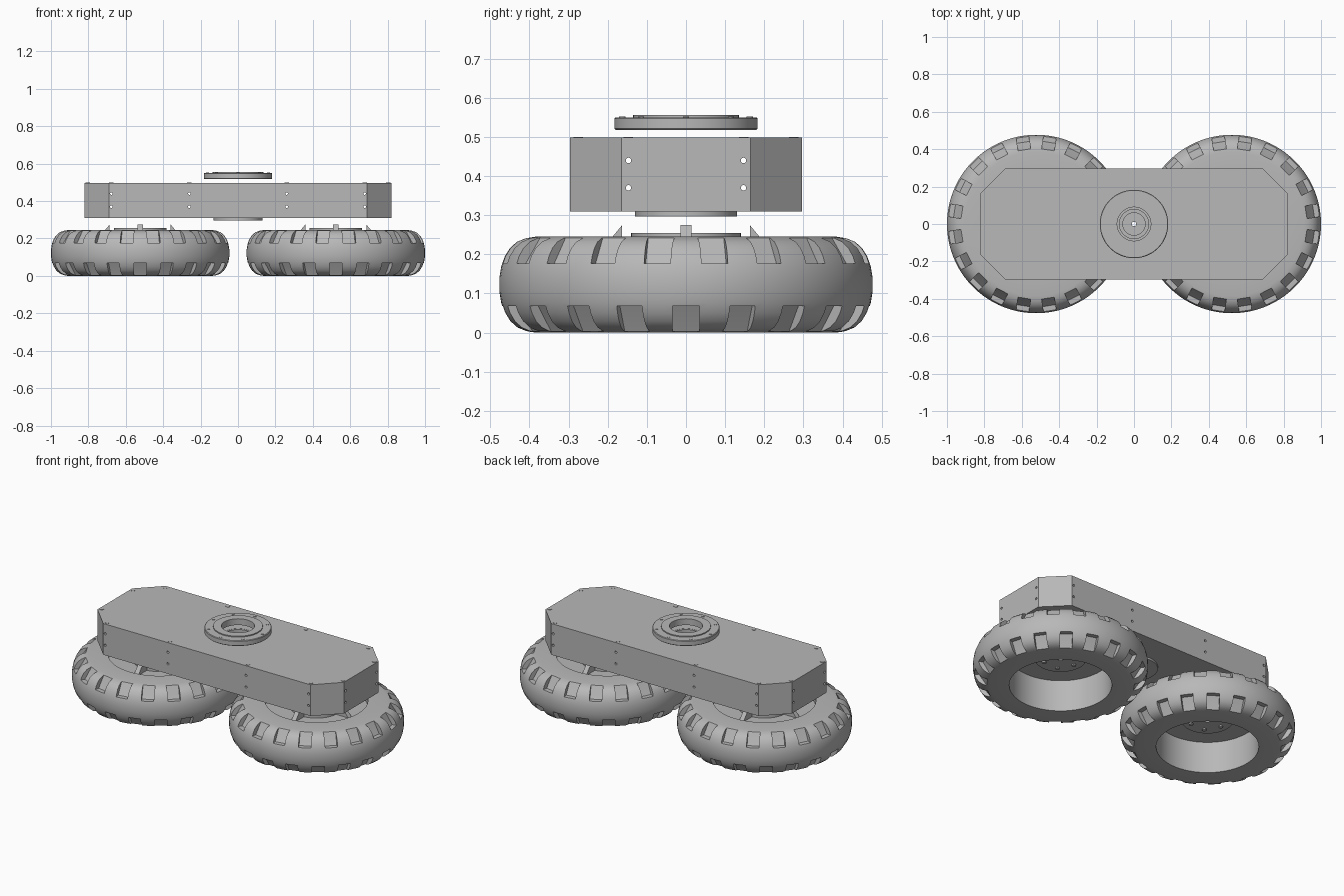
import bpy
import bmesh
from math import pi, radians, cos, sin
from mathutils import Matrix, Vector

if "Cube" in bpy.data.objects:
    bpy.data.objects.remove(bpy.data.objects["Cube"])

grey = bpy.data.materials.new("plain_grey")
grey.use_nodes = True
GREY = (0.48, 0.48, 0.48, 1)
grey.diffuse_color = GREY
grey.node_tree.nodes["Principled BSDF"].inputs["Base Color"].default_value = GREY


def finish(name, bm, location=(0, 0, 0)):
    bmesh.ops.recalc_face_normals(bm, faces=bm.faces)
    mesh = bpy.data.meshes.new(name)
    bm.to_mesh(mesh)
    bm.free()
    mesh.materials.append(grey)
    ob = bpy.data.objects.new(name, mesh)
    ob.location = location
    bpy.context.collection.objects.link(ob)
    return ob


def select(ob):
    bpy.ops.object.select_all(action="DESELECT")
    ob.select_set(True)
    bpy.context.view_layer.objects.active = ob


def smooth(ob):
    select(ob)
    bpy.ops.object.shade_smooth_by_angle(angle=radians(28))


def cut(ob, cutter):
    cutter.hide_render = True
    mod = ob.modifiers.new("cut", "BOOLEAN")
    mod.operation = "DIFFERENCE"
    mod.solver = "EXACT"
    mod.object = cutter
    select(ob)
    bpy.ops.object.modifier_apply(modifier=mod.name)
    bpy.data.objects.remove(cutter)


def lathe(name, profile, location=(0, 0, 0), steps=80):
    """Spin a closed (radius, height) outline around z."""
    bm = bmesh.new()
    rings = [[bm.verts.new((r * cos(2 * pi * i / steps), r * sin(2 * pi * i / steps), z))
              for r, z in profile] for i in range(steps)]
    n = len(profile)
    for i in range(steps):
        a, b = rings[i], rings[(i + 1) % steps]
        for j in range(n):
            k = (j + 1) % n
            bm.faces.new((a[j], b[j], b[k], a[k]))
    return finish(name, bm, location)


def prism(bm, outline, depth, matrix):
    """Extrude a local xy outline along z from 0 to depth."""
    low = [bm.verts.new(matrix @ Vector((x, y, 0))) for x, y in outline]
    high = [bm.verts.new(matrix @ Vector((x, y, depth))) for x, y in outline]
    bm.faces.new(low[::-1])
    bm.faces.new(high)
    for i in range(len(low)):
        j = (i + 1) % len(low)
        bm.faces.new((low[i], low[j], high[j], high[i]))


def rod(bm, radius, depth, centre, axis="Z"):
    turn = {"X": Matrix.Rotation(pi / 2, 4, "Y"), "Y": Matrix.Rotation(pi / 2, 4, "X"),
            "Z": Matrix()}[axis]
    bmesh.ops.create_cone(bm, cap_ends=True, segments=16, radius1=radius, radius2=radius,
                          depth=depth, matrix=Matrix.Translation(centre) @ turn)


def radial_prism(bm, outline, width, angle):
    """Extrude a (radius, height) outline sideways, at an angle about z."""
    prism(bm, outline, width, Matrix.Rotation(angle, 4, "Z")
          @ Matrix.Translation((0, width / 2, 0)) @ Matrix.Rotation(pi / 2, 4, "X"))


# Wheels lying flat, one under each end of the housing
HEIGHT = 0.245
shoulder = [(0.28, 0), (0.385, 0), (0.41, 0.004), (0.432, 0.013), (0.45, 0.029),
            (0.463, 0.05), (0.472, 0.075), (0.477, 0.105)]
tyre_outline = shoulder + [(r, HEIGHT - z) for r, z in reversed(shoulder)]
notch = [(0.385, -0.03), (0.402, 0.004), (0.442, 0.068), (0.53, 0.068), (0.53, -0.03)]

for side, x in (("right", -0.523), ("left", 0.523)):
    at = (x, 0, 0)
    tyre = lathe(side + "_tyre", tyre_outline, at, 100)
    bm = bmesh.new()
    for i in range(20):
        radial_prism(bm, notch, 0.068, radians(18 * i))
        radial_prism(bm, [(r, HEIGHT - z) for r, z in notch], 0.068, radians(18 * i + 9))
    cut(tyre, finish("tread_cutter", bm, at))
    smooth(tyre)

    # Recessed wheel disc with a raised hub
    smooth(lathe(side + "_wheel_disc",
                 [(0.015, 0.165), (0.14, 0.165), (0.14, 0.19), (0.282, 0.19), (0.282, 0.205),
                  (0.14, 0.205), (0.14, 0.255), (0.015, 0.255)], at))

    # Sloping ribs around the hub
    bm = bmesh.new()
    for i in range(4):
        radial_prism(bm, [(0.135, 0.2), (0.225, 0.2), (0.163, 0.275), (0.163, 0.245),
                          (0.135, 0.245)], 0.028, i * pi / 2)
    finish(side + "_hub_ribs", bm, at)

    # Hub bolts
    bm = bmesh.new()
    for i in range(6):
        a = i * pi / 3
        rod(bm, 0.012, 0.008, (0.095 * cos(a), 0.095 * sin(a), 0.162))
    smooth(finish(side + "_hub_bolts", bm, at))


# Hollow housing with clipped corners
def octagon(inset):
    x, y, cx, cy = 0.82 - inset, 0.296 - inset, 0.69 - inset / 2, 0.165 - inset / 2
    return [(x, -cy), (x, cy), (cx, y), (-cx, y), (-x, cy), (-x, -cy), (-cx, -y), (cx, -y)]


bm = bmesh.new()
prism(bm, octagon(0), 0.188, Matrix.Translation((0, 0, 0.31)))
housing = finish("housing", bm)
bm = bmesh.new()
prism(bm, octagon(0.015), 0.158, Matrix.Translation((0, 0, 0.325)))
cut(housing, finish("cavity_cutter", bm))

# Holes in the walls and the central opening
bm = bmesh.new()
for s in (-1, 1):
    for z in (0.37, 0.44):
        for x in (-0.677, -0.26, 0.26, 0.677):
            rod(bm, 0.007, 0.05, (x, s * 0.296, z), "Y")
        for y in (-0.147, 0.147):
            rod(bm, 0.007, 0.05, (s * 0.82, y, z), "X")
for z in (0.31, 0.498):
    bmesh.ops.create_cone(bm, cap_ends=True, segments=64, radius1=0.088, radius2=0.088,
                          depth=0.05, matrix=Matrix.Translation((0, 0, z)))
cut(housing, finish("hole_cutter", bm))

# Lid screws
bm = bmesh.new()
for sx in (-1, 1):
    for sy in (-1, 1):
        for x, y in ((0.677, 0.275), (0.26, 0.275), (0.803, 0.148)):
            rod(bm, 0.012, 0.006, (sx * x, sy * y, 0.497))
smooth(finish("lid_screws", bm))

# Bearing cup inside the opening, with a collar below
smooth(lathe("bearing_cup",
             [(0.012, 0.297), (0.13, 0.297), (0.13, 0.31), (0.092, 0.31), (0.092, 0.497),
              (0.078, 0.497), (0.078, 0.47), (0.06, 0.47), (0.06, 0.4), (0.012, 0.4)]))

# Turntable ring above the housing
smooth(lathe("turntable_ring",
             [(0.09, 0.518), (0.18, 0.518), (0.183, 0.521), (0.183, 0.547), (0.18, 0.55),
              (0.135, 0.55), (0.135, 0.556), (0.09, 0.556)]))
bm = bmesh.new()
for i in range(8):
    a = i * pi / 4
    rod(bm, 0.008, 0.004, (0.163 * cos(a), 0.163 * sin(a), 0.55))
smooth(finish("ring_bolts", bm))
